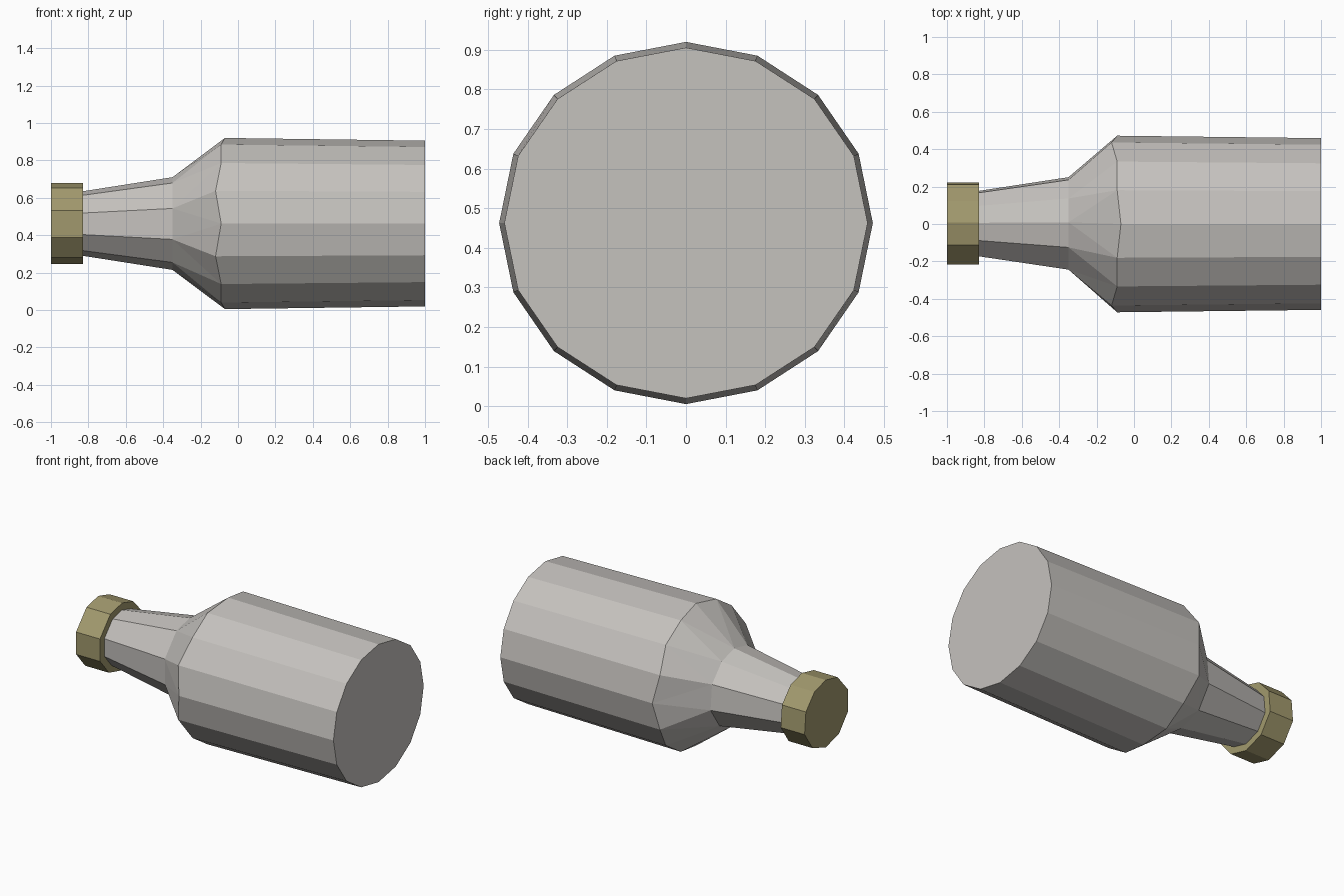
import bpy, bmesh, math

if "Cube" in bpy.data.objects:
    bpy.data.objects.remove(bpy.data.objects["Cube"])

CZ = 0.4625                                              # height of the bottle axis
NECK = [24, 58, 88, 119, 161, 200, 237, 272, 308, 346]   # uneven ten-sided section
BODY = [22.5 * k for k in range(1, 17)]                  # regular sixteen-sided section


def material(name, rgb):
    m = bpy.data.materials.new(name)
    m.diffuse_color = (*rgb, 1)
    m.use_nodes = True
    m.node_tree.nodes["Principled BSDF"].inputs["Base Color"].default_value = m.diffuse_color
    return m


def ring(bm, angles, x, ry, rz):
    """Cross-section around the x axis; x may be a function of the angle."""
    verts = []
    for a in angles:
        t = math.radians(a)
        px = x(a) if callable(x) else x
        verts.append(bm.verts.new((px, ry * math.cos(t), CZ + rz * math.sin(t))))
    return verts


def stitch(bm, va, aa, vb, ab):
    """Join two rings, which may have different side counts."""
    aa, ab = aa + [aa[0] + 360], ab + [ab[0] + 360]
    n, m = len(va), len(vb)
    i = j = 0
    while i < n or j < m:
        ma = aa[i] + aa[i + 1] if i < n else 1e9
        mb = ab[j] + ab[j + 1] if j < m else 1e9
        p, q = va[i % n], vb[j % m]
        p2, q2 = va[(i + 1) % n], vb[(j + 1) % m]
        if abs(ma - mb) < 1e-6:
            bm.faces.new((p, p2, q2, q))
            i, j = i + 1, j + 1
        elif ma < mb:
            bm.faces.new((p, p2, q))
            i += 1
        else:
            bm.faces.new((p, q2, q))
            j += 1


def loft(name, sections, mat):
    bm = bmesh.new()
    rings = [(ring(bm, *s), s[0]) for s in sections]
    for (va, aa), (vb, ab) in zip(rings, rings[1:]):
        stitch(bm, va, aa, vb, ab)
    bm.faces.new(rings[0][0])
    bm.faces.new(rings[-1][0])
    bmesh.ops.recalc_face_normals(bm, faces=bm.faces)
    me = bpy.data.meshes.new(name)
    bm.to_mesh(me)
    bm.free()
    me.materials.append(mat)
    ob = bpy.data.objects.new(name, me)
    bpy.context.collection.objects.link(ob)


def shoulder_x(a):
    # the shoulder edge wavers slightly around the bottle
    if a % 180 == 90:
        return -0.07
    return -0.12 if a % 180 in (22.5, 157.5) else -0.09


grey = material("warm grey", (0.56, 0.54, 0.515))
bronze = material("dull bronze", (0.36, 0.32, 0.155))

# bottle: neck, shoulder and slightly tapering body
loft("bottle", [
    (NECK, -0.84, 0.181, 0.171),
    (NECK, -0.35, 0.258, 0.248),
    (BODY, shoulder_x, 0.472, 0.4575),
    (BODY, 1.0, 0.459, 0.443),
], grey)

# cap on the neck end
loft("cap", [(NECK, -1.0, 0.23, 0.2165), (NECK, -0.83, 0.23, 0.2165)], bronze)
